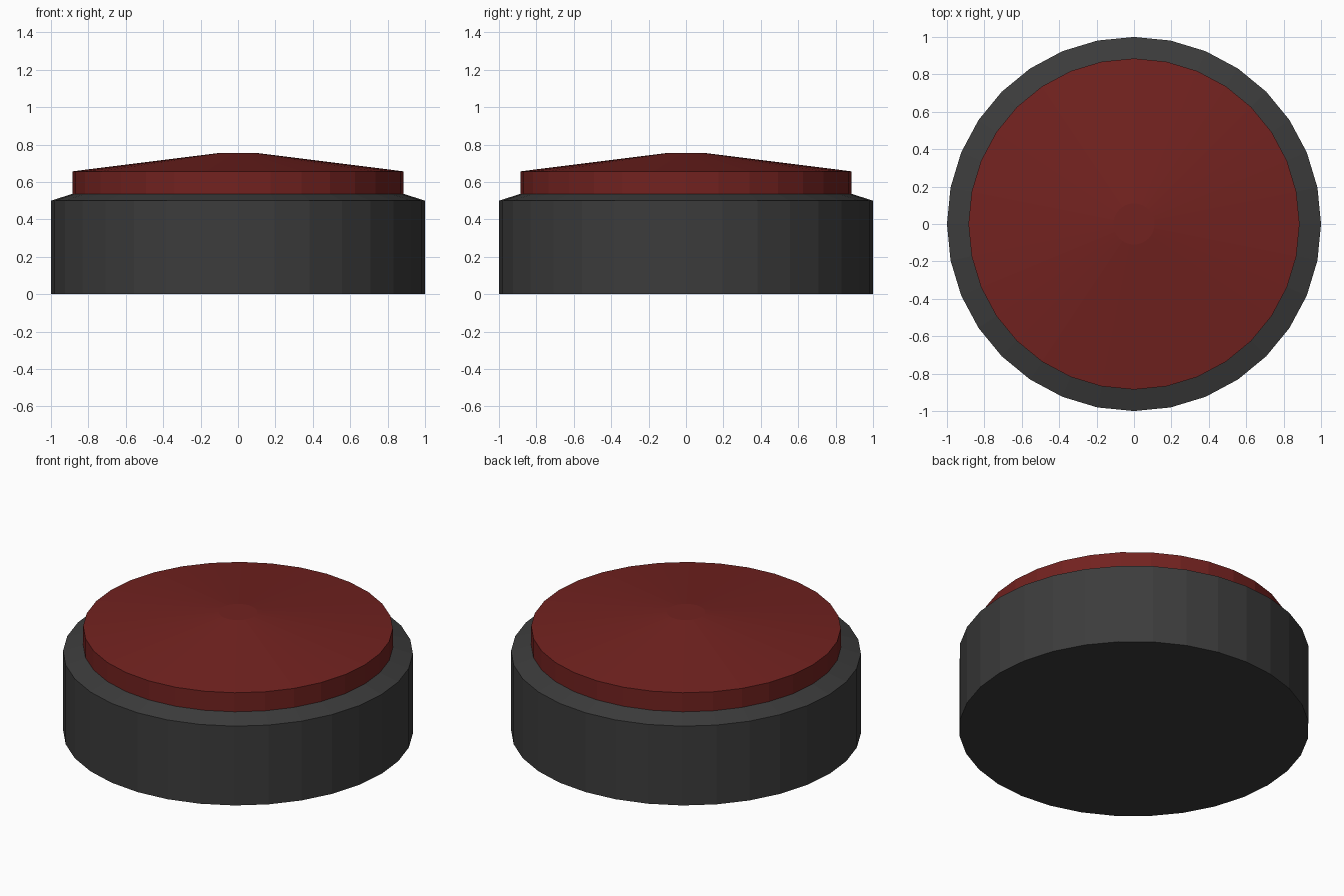
import bpy, bmesh, math

if "Cube" in bpy.data.objects:
    bpy.data.objects.remove(bpy.data.objects["Cube"])

SIDES = 32


def material(name, rgb):
    m = bpy.data.materials.new(name)
    m.diffuse_color = (*rgb, 1)
    m.use_nodes = True
    m.node_tree.nodes["Principled BSDF"].inputs["Base Color"].default_value = m.diffuse_color
    return m


def lathe(name, profile, mat, cap_bottom=True):
    """Stack rings of (radius, z) into a flat-faced turned part."""
    bm = bmesh.new()
    rings = []
    for r, z in profile:
        angles = [2 * math.pi * i / SIDES for i in range(SIDES)]
        rings.append([bm.verts.new((r * math.cos(a), r * math.sin(a), z)) for a in angles])
    for low, high in zip(rings, rings[1:]):
        for i in range(SIDES):
            j = (i + 1) % SIDES
            bm.faces.new((low[i], low[j], high[j], high[i]))
    if cap_bottom:
        bm.faces.new(rings[0][::-1])
    bm.faces.new(rings[-1])
    mesh = bpy.data.meshes.new(name)
    bm.to_mesh(mesh)
    bm.free()
    mesh.materials.append(mat)
    obj = bpy.data.objects.new(name, mesh)
    bpy.context.collection.objects.link(obj)
    return obj


# Dark housing with a sloped rim
lathe("housing", [(1.0, 0), (1.0, 0.5), (0.885, 0.537)],
      material("dark_plastic", (0.045, 0.045, 0.045)))

# Red push cap with a shallow cone and small flat centre, seated on the housing
lathe("push_cap", [(0.885, 0.537), (0.885, 0.657), (0.11, 0.754)],
      material("red_plastic", (0.17, 0.016, 0.014)), cap_bottom=False)
